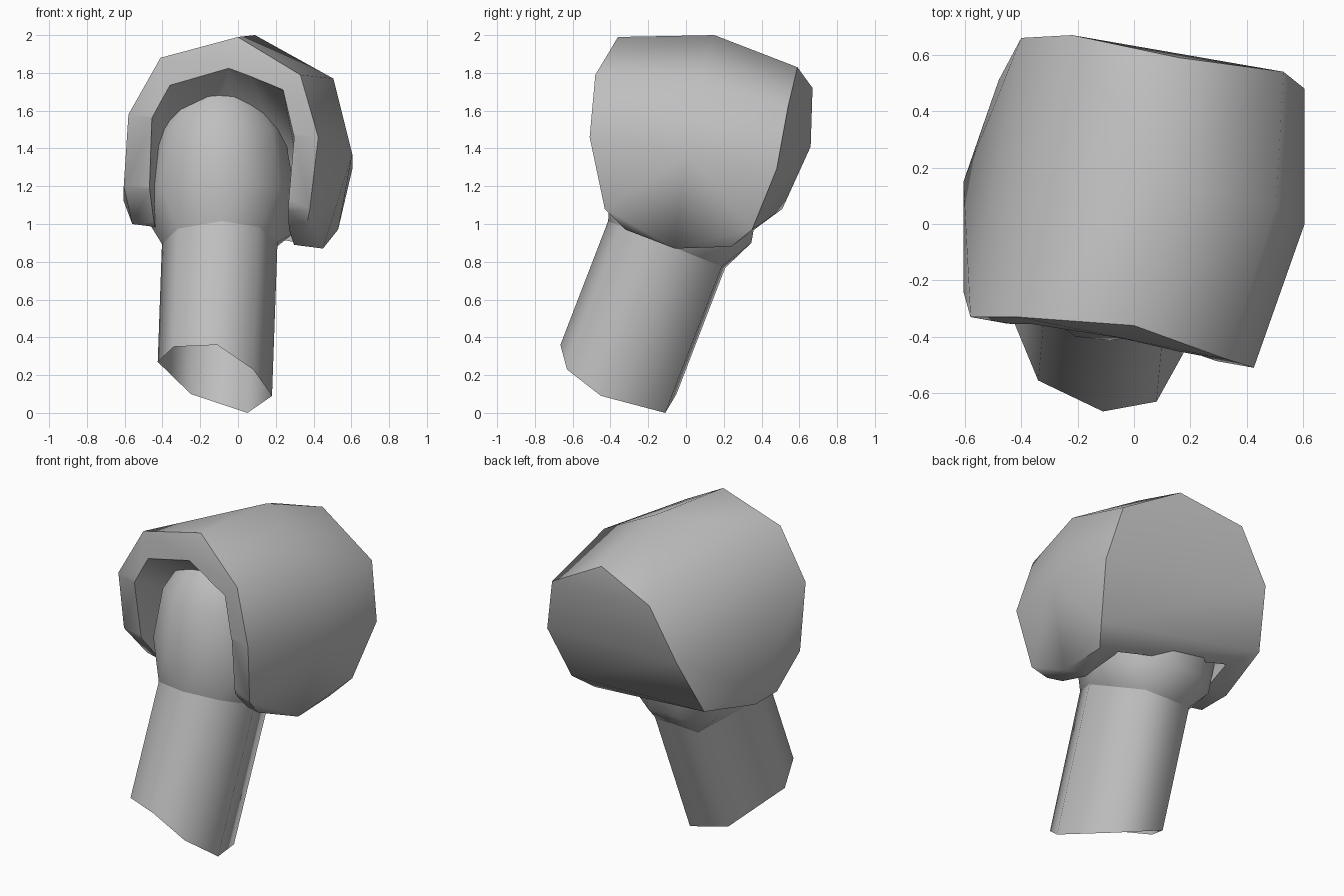
import bpy
import bmesh
import math
from mathutils import Vector

if "Cube" in bpy.data.objects:
    bpy.data.objects.remove(bpy.data.objects["Cube"], do_unlink=True)

grey = bpy.data.materials.new("plain grey")
grey.use_nodes = True
colour = (0.52, 0.52, 0.52, 1)
grey.diffuse_color = colour
grey.node_tree.nodes["Principled BSDF"].inputs["Base Color"].default_value = colour


def finish(name, bm):
    """Turn a bmesh into a named grey object."""
    bmesh.ops.recalc_face_normals(bm, faces=bm.faces)
    mesh = bpy.data.meshes.new(name)
    bm.to_mesh(mesh)
    bm.free()
    mesh.materials.append(grey)
    obj = bpy.data.objects.new(name, mesh)
    bpy.context.collection.objects.link(obj)
    return obj


def hull(name, points, open_ring=()):
    """Wrap a convex skin around corner points, leaving one ring uncapped."""
    bm = bmesh.new()
    for point in points:
        bm.verts.new(point)
    bmesh.ops.convex_hull(bm, input=bm.verts)
    loose = [v for v in bm.verts if not v.link_faces]
    bmesh.ops.delete(bm, geom=loose, context="VERTS")

    def on_ring(vert):
        return any((vert.co - p).length < 1e-4 for p in open_ring)

    caps = [f for f in bm.faces if all(on_ring(v) for v in f.verts)]
    bmesh.ops.delete(bm, geom=caps, context="FACES")
    return finish(name, bm)


def select_only(obj):
    bpy.ops.object.select_all(action="DESELECT")
    obj.select_set(True)
    bpy.context.view_layer.objects.active = obj


def smooth(obj, degrees):
    select_only(obj)
    bpy.ops.object.shade_smooth_by_angle(angle=math.radians(degrees))


# Socket: faceted outer body, front rim to back wall
front_rim = [
    (-.56, -.08, 1), (-.605, -.24, 1.2), (-.58, -.33, 1.58), (-.41, -.33, 1.88),
    (0, -.36, 1.99), (.33, -.48, 1.79), (.425, -.51, 1.46), (.38, -.43, 1.08),
    (.36, -.32, .97),
]
middle = [
    (.09, .15, 2), (.505, .07, 1.77), (.605, 0, 1.37), (.45, -.06, .87),
    (.45, .24, .88), (-.605, .15, 1.12), (-.56, .13, 1),
]
back_wall = [
    (.16, .59, 1.83), (.53, .54, 1.62), (.605, .48, 1.29), (.53, .35, .97),
    (-.48, .51, 1.08), (-.4, .66, 1.41), (-.22, .67, 1.72),
]
socket = hull("socket", front_rim + middle + back_wall)

# Socket cavity: arch profile pushed in from the front, open below,
# with a ceiling that slopes down onto the ball towards the back
arch = [
    (-.48, .6), (-.48, 1.2), (-.455, 1.56), (-.36, 1.74),
    (-.05, 1.83), (.24, 1.71), (.3, 1.46), (.2, .6),
]
slant, rim_depth, shoulder = .16, -.42, 1.2
corners = []
for depth, width, height in ((-.9, 1, 1), (rim_depth, 1, 1), (.28, .8, .05)):
    for x, z in arch:
        if z > shoulder:
            x = -.09 + (x + .09) * width
            z = shoulder + (z - shoulder) * height
        corners.append((x + slant * (depth - rim_depth), depth - slant * x, z))
cutter = hull("cavity_cutter", corners)
cutter.hide_render = True
cut = socket.modifiers.new("cavity", "BOOLEAN")
cut.operation = "DIFFERENCE"
cut.solver = "EXACT"
cut.object = cutter
select_only(socket)
bpy.ops.object.modifier_apply(modifier=cut.name)
bpy.data.objects.remove(cutter, do_unlink=True)
smooth(socket, 54)

# Neck: leaning seven-sided open tube with a slanted foot
foot = [Vector(p) for p in (
    (.05, -.11, 0), (.18, -.45, .09), (.08, -.63, .23), (-.11, -.665, .36),
    (-.34, -.555, .35), (-.425, -.35, .27), (-.25, -.05, .1),
)]
lean = Vector((.025, .27, .7))
# the collar lies on a plane that drops towards the back
collar_height, drop = .85, .4
collar = [
    p + lean * ((collar_height - drop * p.y - p.z) / (lean.z + drop * lean.y))
    for p in foot
]
bm = bmesh.new()
low = [bm.verts.new(p) for p in foot]
high = [bm.verts.new(p) for p in collar]
for i in range(len(low)):
    j = (i + 1) % len(low)
    bm.faces.new((low[i], low[j], high[j], high[i]))
neck = finish("neck", bm)
smooth(neck, 80)

# Ball head: tall rounded dome narrowing down to the collar
centre = Vector((-.09, 0, 1.2))
dome = [centre + Vector((0, 0, .6))]
rows, around = 6, 10
for row in range(1, rows):
    tilt = math.pi * row / rows
    for k in range(around):
        turn = math.tau * k / around
        dome.append(centre + Vector((
            .385 * math.sin(tilt) * math.cos(turn),
            .42 * math.sin(tilt) * math.sin(turn),
            .6 * math.cos(tilt))))
# only the part of the dome well above the collar belongs to the ball
dome = [p for p in dome if p.z > collar_height - drop * p.y + .1]
side_bulges = [Vector((-.48, 0, 1.02)), Vector((.28, 0, .94))]
ball = hull("ball_head", dome + collar + side_bulges, collar)
smooth(ball, 60)
